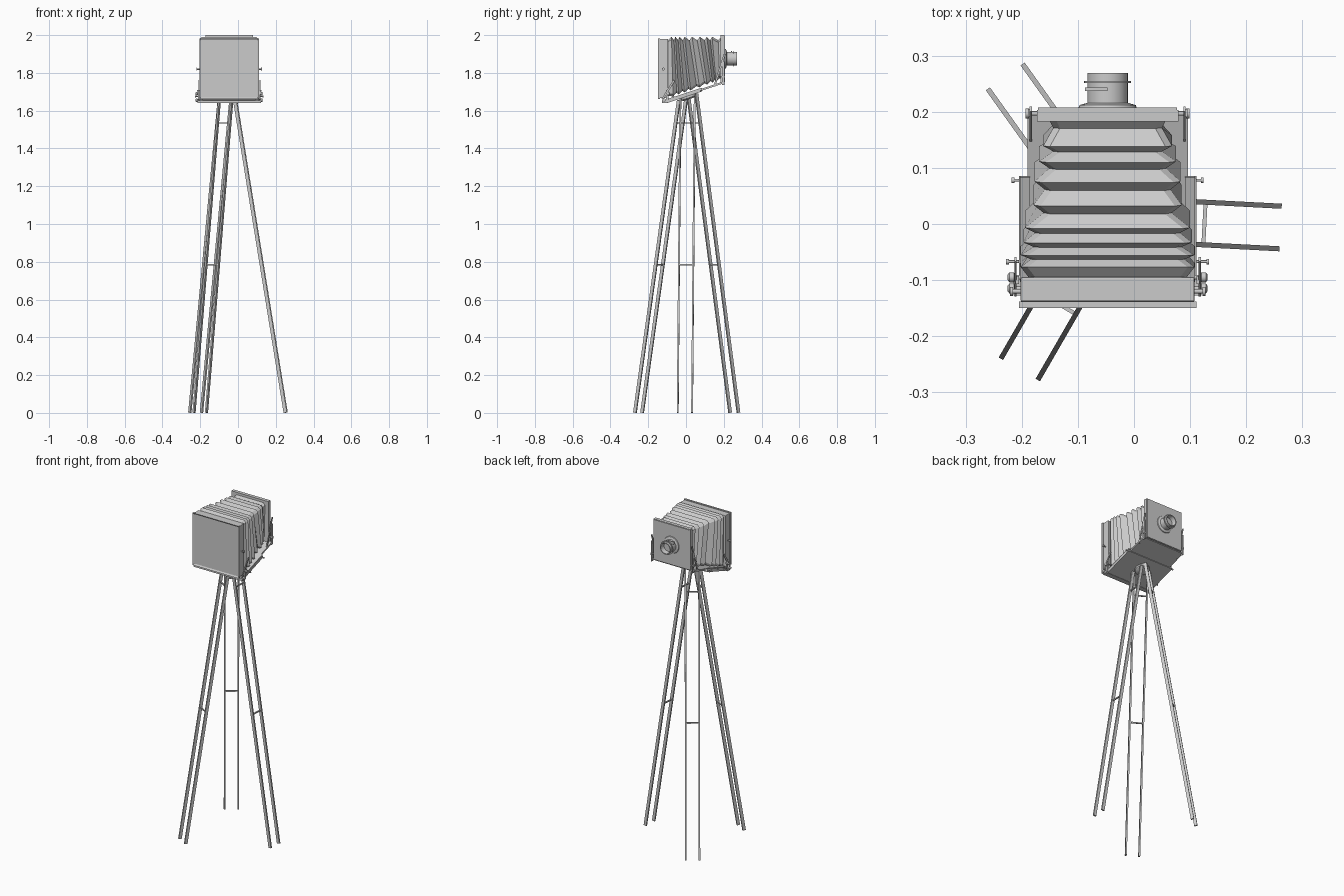
import bpy, bmesh, math
from mathutils import Vector, Matrix

cube = bpy.data.objects.get("Cube")
if cube:
    bpy.data.objects.remove(cube, do_unlink=True)

grey = bpy.data.materials.new("plain grey")
grey.use_nodes = True
grey.diffuse_color = (0.6, 0.6, 0.6, 1)
grey.node_tree.nodes["Principled BSDF"].inputs["Base Color"].default_value = (0.6, 0.6, 0.6, 1)

CX = -0.047                                # centre line of the camera
TILT = math.atan(0.33)                     # slope of the bed


def finish(name, bm):
    bmesh.ops.recalc_face_normals(bm, faces=bm.faces)
    mesh = bpy.data.meshes.new(name)
    bm.to_mesh(mesh)
    bm.free()
    mesh.materials.append(grey)
    obj = bpy.data.objects.new(name, mesh)
    bpy.context.collection.objects.link(obj)
    return obj


def box(name, centre, size, rot=None, bevel=0):
    bm = bmesh.new()
    m = Matrix.Translation(centre) @ (rot or Matrix()) @ Matrix.Diagonal((*size, 1))
    bmesh.ops.create_cube(bm, size=1, matrix=m)
    obj = finish(name, bm)
    if bevel:
        mod = obj.modifiers.new("bevel", "BEVEL")
        mod.width, mod.segments = bevel, 2
    return obj


def beam(name, a, b, width, depth, side):
    """Rectangular bar from a to b; width runs along the side direction."""
    a, b = Vector(a), Vector(b)
    z = (b - a).normalized()
    y = z.cross(Vector(side)).normalized()
    x = y.cross(z)
    rot = Matrix((x, y, z)).transposed().to_4x4()
    return box(name, (a + b) / 2, (width, depth, (b - a).length), rot)


def turned(name, profile, origin, axis, sides=24):
    """Revolve (radius, distance) points about an axis."""
    bm = bmesh.new()
    rings = []
    for r, d in profile:
        rings.append([bm.verts.new((r * math.cos(math.tau * i / sides),
                                    r * math.sin(math.tau * i / sides), d)) for i in range(sides)])
    for p, q in zip(rings, rings[1:]):
        for i in range(sides):
            j = (i + 1) % sides
            bm.faces.new((p[i], p[j], q[j], q[i]))
    bm.faces.new(rings[0])
    bm.faces.new(rings[-1])
    rot = Vector(axis).to_track_quat("Z", "Y").to_matrix().to_4x4()
    bm.transform(Matrix.Translation(origin) @ rot)
    obj = finish(name, bm)
    bpy.ops.object.select_all(action="DESELECT")
    obj.select_set(True)
    bpy.context.view_layer.objects.active = obj
    bpy.ops.object.shade_smooth_by_angle(angle=math.radians(40))
    return obj


# Rear standard with its framed back
box("rear_standard", (CX, -0.1165, 1.823), (0.31, 0.044, 0.314), bevel=0.003)
bm = bmesh.new()
bmesh.ops.create_cube(bm, size=1, matrix=Matrix.Translation((CX, -0.144, 1.822))
                      @ Matrix.Diagonal((0.316, 0.011, 0.322, 1)))
bm.normal_update()
back = [f for f in bm.faces if f.normal.y < -0.9]
bmesh.ops.inset_region(bm, faces=back, thickness=0.013)
bmesh.ops.translate(bm, vec=(0, 0.006, 0), verts=list({v for f in back for v in f.verts}))
finish("rear_frame", bm)

# Bellows: folded loft between the standards, (y, half width) of each outer fold
folds = [(-0.077, 0.155), (-0.056, 0.155), (-0.034, 0.15), (-0.008, 0.147),
         (0.032, 0.132), (0.074, 0.13), (0.11, 0.122), (0.138, 0.115)]
stations = [(-0.096, 0.14)]
for i, (y, w) in enumerate(folds):
    stations.append((y, w))
    y2, w2 = folds[i + 1] if i + 1 < len(folds) else (0.188, 0.115)
    stations.append((y + (y2 - y) * 0.65, min(w, w2) - 0.018))
stations.append((0.188, 0.105))
bm = bmesh.new()
rings = []
for k, (y, w) in enumerate(stations):
    t = (y + 0.096) / 0.284
    inner = 0.018 if k % 2 == 0 else 0
    top = 1.991 - inner
    low = y + 0.04 * math.sin(math.pi * t)         # folds fan out toward the bed
    bottom = 1.675 + 0.34 * (low + 0.07) + inner * 0.7
    c = 0.012
    corners = [(-w, bottom + c), (-w + c, bottom), (w - c, bottom), (w, bottom + c),
               (w, top - c), (w - c, top), (-w + c, top), (-w, top - c)]
    ring = []
    for x, z in corners:
        up = (z - bottom) / (top - bottom)
        ring.append(bm.verts.new((CX + x, low + (y - low) * up, z)))
    rings.append(ring)
for p, q in zip(rings, rings[1:]):
    for i in range(8):
        j = (i + 1) % 8
        bm.faces.new((p[i], p[j], q[j], q[i]))
bm.faces.new(rings[0])
bm.faces.new(rings[-1])
finish("bellows", bm)

# Front standard and lens
box("front_standard", (CX, 0.193, 1.875), (0.252, 0.021, 0.25))
box("lens_board", (CX, 0.205, 1.875), (0.248, 0.005, 0.246))
turned("lens", [(0.052, 0), (0.05, 0.005), (0.036, 0.009), (0.036, 0.044), (0.042, 0.044),
                (0.042, 0.048), (0.036, 0.048), (0.036, 0.062), (0.031, 0.062), (0.027, 0.035)],
       (CX, 0.207, 1.875), (0, 1, 0), 32)
box("shutter_lever", (CX - 0.02, 0.24, 1.908), (0.04, 0.006, 0.016))

# Sloping bed: wide rear half, narrower sliding half above it
slope = Matrix.Rotation(TILT, 4, "X")


def bed_z(y):
    return 1.647 + 0.33 * (y + 0.1)


box("bed", (CX, -0.009, bed_z(-0.009)), (0.316, 0.196, 0.012), slope)
box("sliding_bed", (CX, 0.055, bed_z(0.055) + 0.004), (0.286, 0.3, 0.01), slope)
box("bed_hinge_strip", (CX, -0.112, 1.647), (0.335, 0.03, 0.014))

# Brackets, pins and thumb knobs on both sides
for s, side in ((1, "left"), (-1, "right")):
    def at(x, y, z):
        return (CX + s * x, y, z)
    out = (s, 0, 0)
    beam(side + "_front_brace", at(0.137, 0.15, bed_z(0.15)), at(0.137, 0.205, 1.9), 0.004, 0.01, out)
    beam(side + "_front_upright", at(0.139, 0.198, 1.735), at(0.139, 0.198, 1.86), 0.006, 0.014, out)
    turned(side + "_front_knob", [(0.004, 0), (0.004, 0.016), (0.009, 0.016), (0.009, 0.022)],
           at(0.124, 0.197, 1.78), out, 12)
    beam(side + "_rear_brace", at(0.164, -0.125, 1.66), at(0.164, -0.063, 1.76), 0.004, 0.01, out)
    beam(side + "_rear_upright", at(0.161, -0.1, 1.645), at(0.161, -0.1, 1.71), 0.006, 0.014, out)
    box(side + "_bed_rail", at(0.147, -0.009, bed_z(-0.009) + 0.01), (0.018, 0.196, 0.008), slope)
    for y, z in ((-0.115, 1.655), (-0.095, 1.69)):
        turned(side + "_thumb_knob", [(0.004, 0), (0.004, 0.01), (0.009, 0.012), (0.009, 0.02),
                                      (0.005, 0.023)], at(0.155, y, z), out, 12)
    turned(side + "_rear_pin", [(0.0025, 0), (0.0025, 0.018), (0.005, 0.018), (0.005, 0.023)],
           at(0.158, -0.067, 1.675), out, 10)
    turned(side + "_back_catch", [(0.004, 0), (0.004, 0.016), (0.008, 0.016), (0.008, 0.021)],
           at(0.153, -0.12, 1.82), out, 10)
    turned(side + "_bed_pin", [(0.0025, 0), (0.0025, 0.012), (0.005, 0.012), (0.005, 0.017)],
           at(0.154, 0.078, bed_z(0.078)), out, 10)

# Tripod head
hub = Vector((-0.049, 0.01, 0))
turned("tripod_head", [(0.03, -0.02), (0.042, -0.012), (0.042, 0)],
       (hub.x, hub.y, bed_z(hub.y) - 0.004), (0, -math.sin(TILT), math.cos(TILT)))

# Three legs, each a pair of parallel rails with two rungs: (swing angle, top height)
for angle, top in ((-3, 1.67), (125.5, 1.69), (240, 1.655)):
    ang = math.radians(angle)
    radial = Vector((math.cos(ang), math.sin(ang), 0))
    tangent = Vector((-radial.y, radial.x, 0))

    def on_leg(z, s):
        return hub + radial * (0.302 - 0.162 * z) + tangent * s * 0.038 + Vector((0, 0, z))
    for s in (-1, 1):
        beam("leg_rail", on_leg(0.001, s), on_leg(top, s), 0.009, 0.018, tangent)
    for z in (0.785, 1.535):
        beam("leg_rung", on_leg(z, -1), on_leg(z, 1), 0.007, 0.007, radial)
